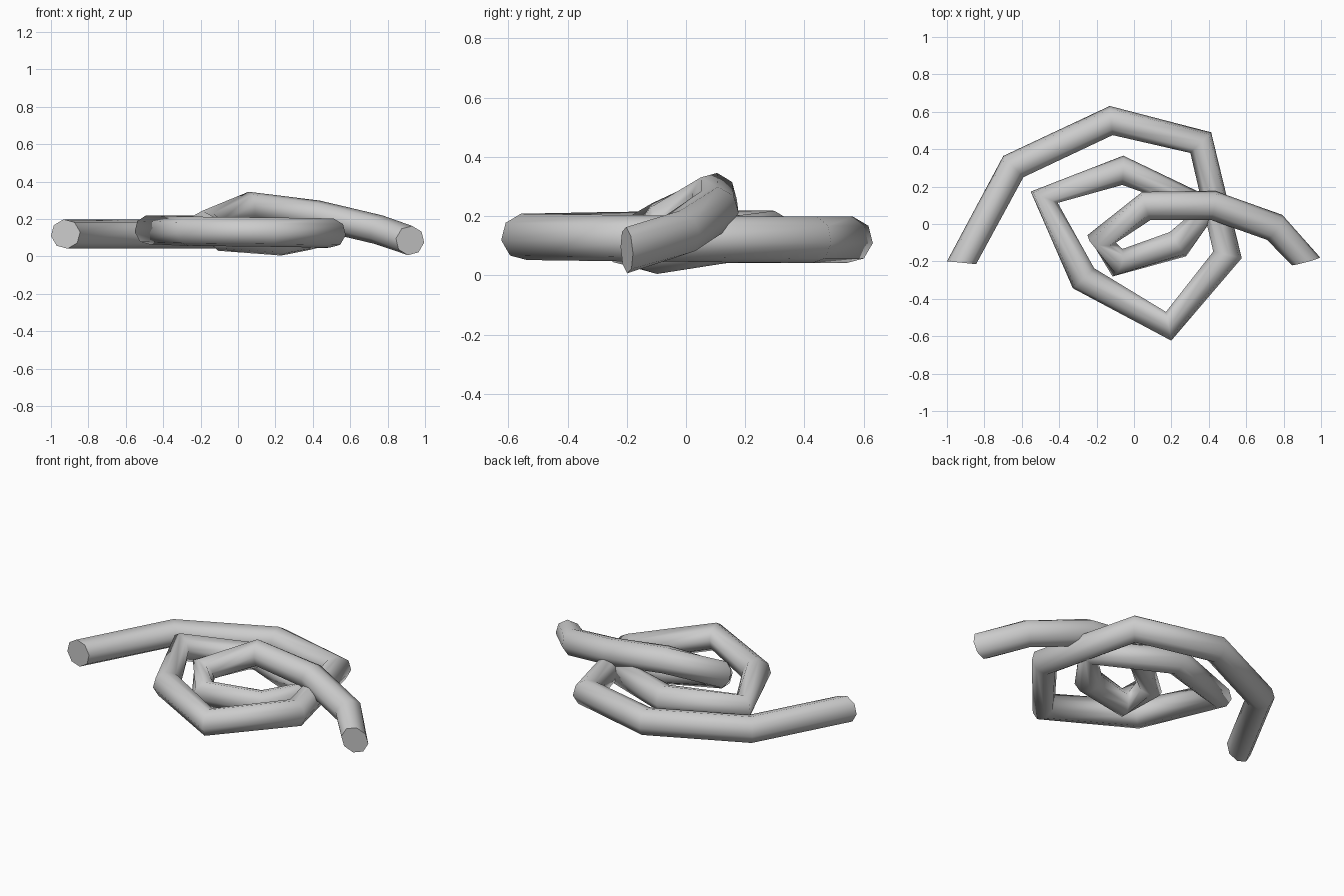
import bpy, bmesh, math
from mathutils import Vector

if "Cube" in bpy.data.objects:
    bpy.data.objects.remove(bpy.data.objects["Cube"])

RADIUS = 0.079
SIDES = 8

# Centre line of the coiled rope, from the left end to the right end
path = [Vector(p) for p in (
    (-0.922, -0.207, 0.12), (-0.645, 0.307, 0.12), (-0.122, 0.553, 0.12),
    (0.357, 0.435, 0.12), (0.50, -0.165, 0.125), (0.185, -0.547, 0.13),
    (-0.27, -0.29, 0.135), (-0.48, 0.143, 0.142), (-0.06, 0.287, 0.14),
    (0.40, 0.09, 0.113), (0.235, -0.108, 0.083), (-0.088, -0.207, 0.105),
    (-0.173, -0.08, 0.175), (0.067, 0.097, 0.268), (0.42, 0.10, 0.222),
    (0.752, -0.018, 0.143), (0.92, -0.20, 0.085))]
START_DIR = Vector((0.1, 1, 0))
END_DIR = Vector((0.27, -1, -0.06))


def tangent(i):
    if i == 0:
        return START_DIR.normalized()
    if i == len(path) - 1:
        return END_DIR.normalized()
    a = (path[i] - path[i - 1]).normalized()
    b = (path[i + 1] - path[i]).normalized()
    return (a + b).normalized()


bm = bmesh.new()
rings = []
for i, p in enumerate(path):
    t = tangent(i)
    side = t.cross(Vector((0, 0, 1))).normalized()
    up = side.cross(t)
    ring = []
    for k in range(SIDES):
        a = 2 * math.pi * k / SIDES + math.radians(8)
        ring.append(bm.verts.new(p + RADIUS * (math.cos(a) * side + math.sin(a) * up)))
    rings.append(ring)

# Rope skin
for r0, r1 in zip(rings, rings[1:]):
    for k in range(SIDES):
        n = (k + 1) % SIDES
        bm.faces.new((r0[k], r0[n], r1[n], r1[k])).smooth = True

# Flat end caps
for ring in (rings[0], rings[-1]):
    cap = bm.faces.new(ring)
    for e in cap.edges:
        e.smooth = False
bmesh.ops.recalc_face_normals(bm, faces=bm.faces)

mesh = bpy.data.meshes.new("coiled_rope")
bm.to_mesh(mesh)
bm.free()
rope = bpy.data.objects.new("coiled_rope", mesh)
bpy.context.collection.objects.link(rope)
